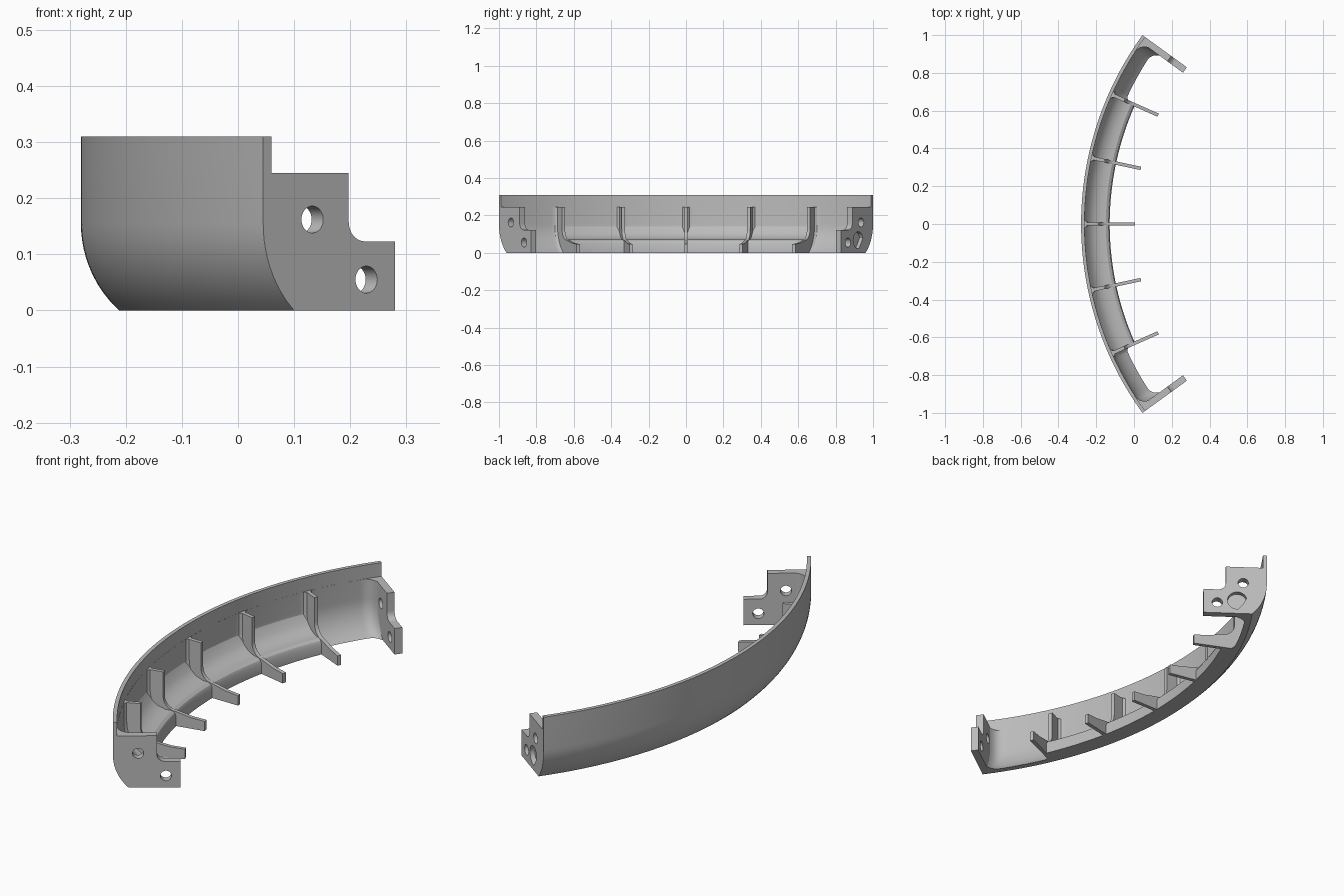
import bpy, bmesh
from math import sin, cos, radians, sqrt, pi
from mathutils import Vector

cube = bpy.data.objects.get("Cube")
if cube:
    bpy.data.objects.remove(cube)

R = 1.7013            # outer radius of the arc in plan
CENTRE_X = 1.4213     # arc centre
END = 36              # half angle of the arc, degrees
RIBS = [-24, -12, 0, 12, 24]
BEND_Z, BEND_R = 0.155, 0.211   # curved lower part of the wall
TOP, STEP = 0.31, 0.245
WALL, PLATE = 0.018, 0.035

grey = bpy.data.materials.new("plain grey")
grey.use_nodes = True
colour = (0.5, 0.5, 0.5, 1)
grey.diffuse_color = colour
grey.node_tree.nodes["Principled BSDF"].inputs["Base Color"].default_value = colour


def polar(r, z, angle, t=0):
    """Point at radius r on the arc, shifted t along the tangent."""
    a = radians(angle)
    return Vector((CENTRE_X - r * cos(a) + t * sin(a), r * sin(a) + t * cos(a), z))


def wall_r(z, depth):
    """Radius of the wall at a height, measured a depth in from outside."""
    if z >= BEND_Z:
        return R - depth
    return R - BEND_R + sqrt((BEND_R - depth) ** 2 - (BEND_Z - z) ** 2)


def loft(name, rings):
    """Skin closed rings of points and cap both ends."""
    bm = bmesh.new()
    rows = [[bm.verts.new(p) for p in ring] for ring in rings]
    n = len(rows[0])
    for a, b in zip(rows, rows[1:]):
        for i in range(n):
            j = (i + 1) % n
            bm.faces.new((a[i], a[j], b[j], b[i]))
    bm.faces.new(rows[0])
    bm.faces.new(rows[-1])
    bmesh.ops.recalc_face_normals(bm, faces=bm.faces)
    mesh = bpy.data.meshes.new(name)
    bm.to_mesh(mesh)
    bm.free()
    mesh.materials.append(grey)
    obj = bpy.data.objects.new(name, mesh)
    bpy.context.collection.objects.link(obj)
    return obj


def slab(name, outline, angle, t0, t1):
    return loft(name, [[polar(r, z, angle, t) for r, z in outline] for t in (t0, t1)])


def smooth(obj):
    bpy.ops.object.select_all(action="DESELECT")
    obj.select_set(True)
    bpy.context.view_layer.objects.active = obj
    bpy.ops.object.shade_smooth_by_angle(angle=radians(30))


def rise(gap, size):
    """Height of a round fillet at a gap from the face it meets."""
    gap = min(max(gap, 0), size)
    return size - sqrt(max(size ** 2 - (size - gap) ** 2, 0))


def corner_fillet(angle):
    """Extra wall thickness where it meets the end plates and the ribs."""
    arc = radians(1) * R
    extra = rise((END - abs(angle)) * arc - PLATE, 0.06)
    for rib_angle in RIBS:
        extra = max(extra, rise(abs(angle - rib_angle) * arc - 0.008, 0.02))
    return extra + 0.0005


# Curved outer wall, thicker at the corners below the step
low = [BEND_Z * i / 10 for i in range(11)]


def wall_section(angle):
    extra = corner_fillet(angle)
    pts = [(wall_r(z, 0), z) for z in low] + [(R, TOP), (R - WALL, TOP), (R - WALL, STEP)]
    pts += [(R - WALL - extra, STEP)]
    pts += [(wall_r(z, WALL) - extra, z) for z in reversed(low)]
    return [polar(r, z, angle) for r, z in pts]


smooth(loft("outer_wall", [wall_section(i / 3) for i in range(-3 * END, 3 * END + 1)]))

# Floor lip joining the ribs
lip = [(1.55, 0), (1.55, 0.048), (1.557, 0.062), (1.57, 0.07), (1.6, 0.07),
       (1.635, 0.082), (1.662, 0.105), (1.683, 0.142), (1.69, 0.142), (1.66, 0.05), (1.62, 0)]
smooth(loft("floor_lip", [[polar(r, z, a) for r, z in lip] for a in range(-24, 25)]))

# Ribs with a rounded inner corner and a foot
quarter = [i * pi / 16 for i in range(9)]
bend = [(1.55 + 0.06 * cos(a), 0.128 - 0.06 * sin(a)) for a in quarter]
rib = [(1.69, STEP), (1.61, STEP)] + bend + [
    (1.48, 0.052), (1.416, 0.046), (1.416, 0), (1.62, 0), (1.655, 0.05), (1.69, BEND_Z)]
for number, angle in enumerate(RIBS, 1):
    smooth(slab(f"rib_{number}", rib, angle, -0.009, 0.009))

# End plates: stepped outline with a rounded notch
notch = [(1.478 + 0.035 * cos(a), 0.158 - 0.035 * sin(a)) for a in quarter]
plate = [(wall_r(z, 0.001), z) for z in low] + [(R - 0.001, STEP), (1.513, STEP)]
plate += notch + [(1.411, 0.123), (1.411, 0)]


def drill(obj, r, z, radius, angle, t0, t1):
    ring = [(r + radius * cos(i * pi / 16), z + radius * sin(i * pi / 16)) for i in range(32)]
    cutter = slab("cutter", ring, angle, t0, t1)
    cutter.hide_render = True
    mod = obj.modifiers.new("hole", "BOOLEAN")
    mod.operation, mod.solver, mod.object = "DIFFERENCE", "EXACT", cutter
    bpy.context.view_layer.objects.active = obj
    bpy.ops.object.modifier_apply(modifier=mod.name)
    bpy.data.objects.remove(cutter)


for name, side in (("front_end_plate", -1), ("back_end_plate", 1)):
    angle = END * side
    obj = slab(name, plate, angle, -PLATE * side, 0)
    for r, z in ((1.593, 0.162), (1.474, 0.055)):
        drill(obj, r, z, 0.024, angle, -0.1, 0.1)
    if side > 0:   # shallow round socket on the back end only
        drill(obj, 1.566, 0.068, 0.045, angle, -0.022, 0.1)
    smooth(obj)
